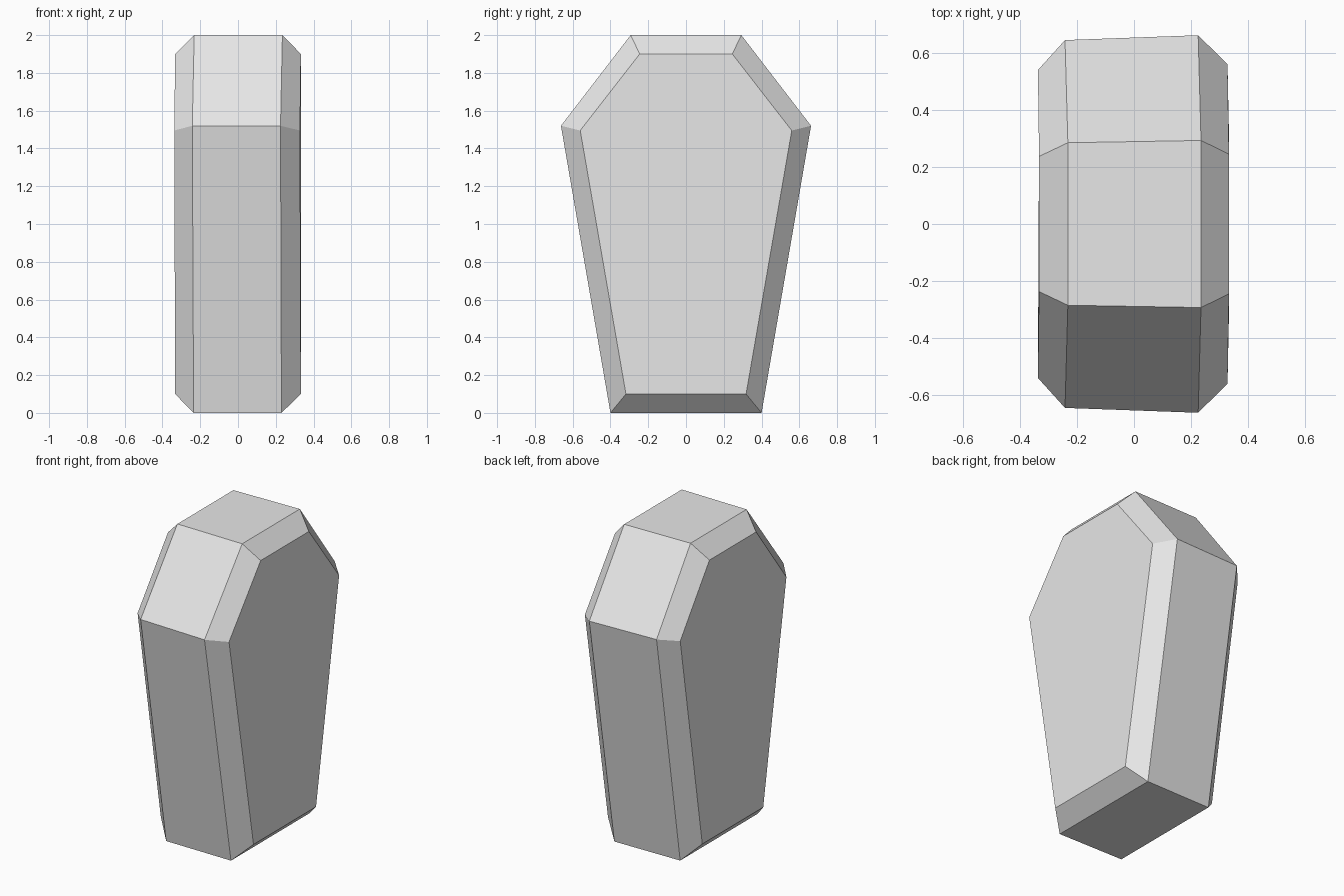
import bpy
import bmesh

cube = bpy.data.objects.get("Cube")
if cube:
    bpy.data.objects.remove(cube, do_unlink=True)

# Plain grey material
grey = bpy.data.materials.new("light_grey")
grey.use_nodes = True
grey.diffuse_color = (0.8, 0.8, 0.8, 1)
grey.node_tree.nodes["Principled BSDF"].inputs["Base Color"].default_value = (0.8, 0.8, 0.8, 1)


def hexagon_ring(bm, levels):
    """Coffin outline from (x, half width, z) at foot, shoulder and head."""
    front = [bm.verts.new((x, -w, z)) for x, w, z in levels]
    back = [bm.verts.new((x, w, z)) for x, w, z in reversed(levels)]
    return front + back


# Cross-sections from the right side to the left: inset face, rim, rim, inset face
sections = [
    [(-0.333, 0.31, 0.10), (-0.337, 0.54, 1.495), (-0.333, 0.237, 1.90)],
    [(-0.235, 0.395, 0.0), (-0.242, 0.645, 1.52), (-0.232, 0.285, 2.0)],
    [(0.23, 0.40, 0.0), (0.225, 0.662, 1.52), (0.235, 0.293, 2.0)],
    [(0.333, 0.318, 0.10), (0.328, 0.56, 1.495), (0.333, 0.245, 1.90)],
]

# Chamfered coffin body
bm = bmesh.new()
rings = [hexagon_ring(bm, s) for s in sections]
for a, b in zip(rings, rings[1:]):
    for i in range(len(a)):
        j = (i + 1) % len(a)
        bm.faces.new((a[i], a[j], b[j], b[i]))
bm.faces.new(rings[0])
bm.faces.new(rings[-1])
bmesh.ops.recalc_face_normals(bm, faces=bm.faces)

mesh = bpy.data.meshes.new("coffin_body")
bm.to_mesh(mesh)
bm.free()
mesh.materials.append(grey)
body = bpy.data.objects.new("coffin_body", mesh)
bpy.context.collection.objects.link(body)
